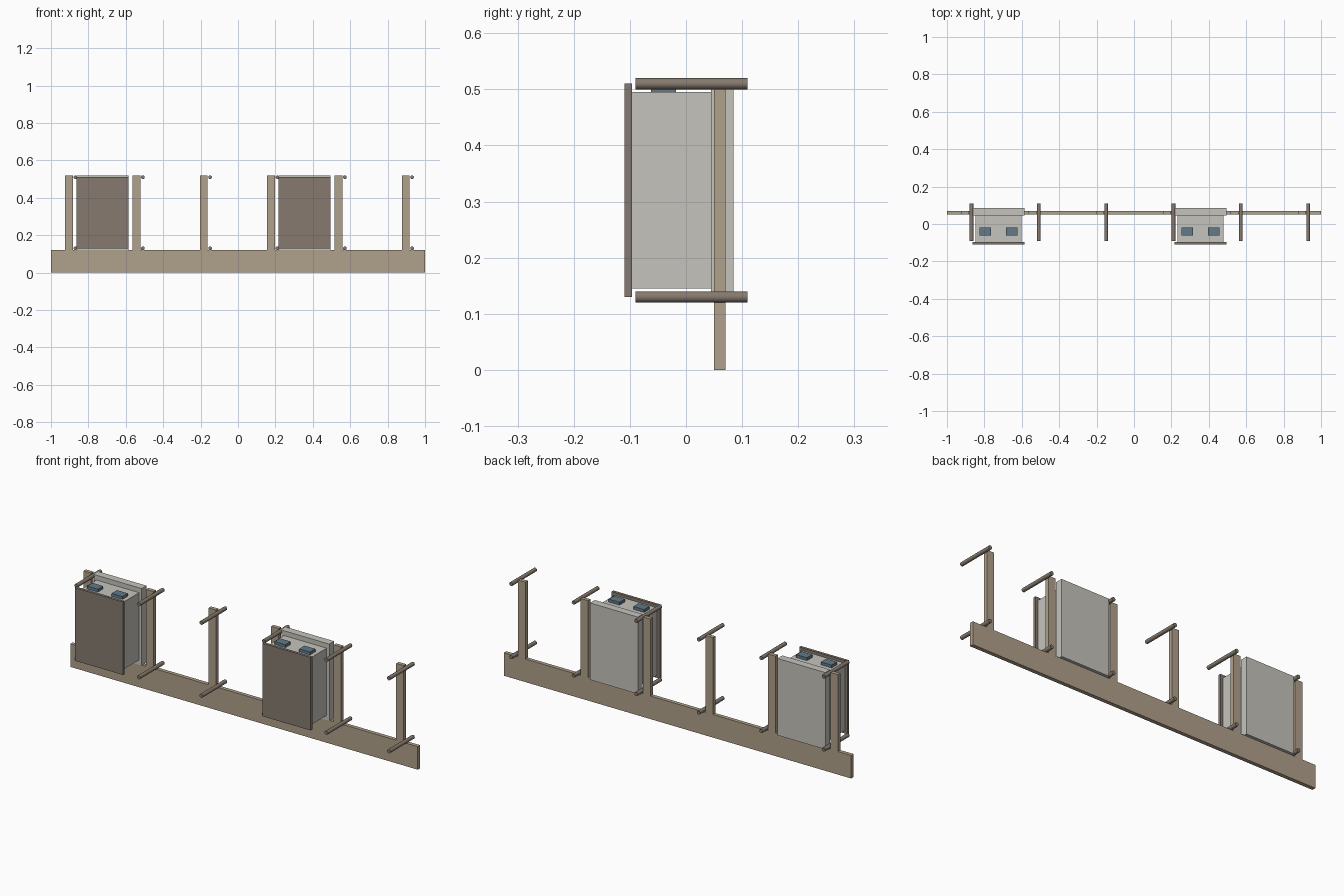
import bpy
import math

cube = bpy.data.objects.get("Cube")
if cube:
    bpy.data.objects.remove(cube, do_unlink=True)


def material(name, rgb):
    """Flat material from display colour values, stored as linear."""
    linear = [((c / 255 + 0.055) / 1.055) ** 2.4 for c in rgb] + [1.0]
    mat = bpy.data.materials.new(name)
    mat.use_nodes = True
    mat.diffuse_color = linear
    mat.node_tree.nodes["Principled BSDF"].inputs["Base Color"].default_value = linear
    return mat


wood = material("tan wood", (176, 161, 139))
dark = material("dark brown", (134, 122, 110))
grey = material("light grey", (198, 196, 188))
slate = material("slate blue", (98, 122, 135))


def box(name, x, y, z, mat):
    """Box spanning the given (low, high) ranges."""
    spans = (x, y, z)
    bpy.ops.mesh.primitive_cube_add(size=1, location=[(a + b) / 2 for a, b in spans])
    ob = bpy.context.object
    ob.name = name
    for v in ob.data.vertices:
        for i, (a, b) in enumerate(spans):
            v.co[i] *= b - a
    ob.data.materials.append(mat)
    return ob


def rod(name, x, z):
    bpy.ops.mesh.primitive_cylinder_add(
        vertices=16, radius=0.01, depth=0.2,
        location=(x, 0.01, z), rotation=(math.pi / 2, 0, 0))
    ob = bpy.context.object
    ob.name = name
    ob.data.materials.append(dark)
    bpy.ops.object.shade_smooth_by_angle(angle=math.radians(40))


# Long base board
box("base_board", (-1, 1), (0.05, 0.07), (0, 0.12), wood)

# Evenly spaced posts, each with an upper and a lower rod beside it
for i in range(6):
    x = -0.903 + 0.36 * i
    box(f"post_{i + 1}", (x - 0.021, x + 0.021), (0.05, 0.07), (0.12, 0.52), wood)
    rod(f"lower_rod_{i + 1}", x + 0.034, 0.13)
    rod(f"upper_rod_{i + 1}", x + 0.034, 0.51)

# Two cabinets hung between posts
for i, x in enumerate((-0.724, 0.356), 1):
    box(f"cabinet_body_{i}", (x - 0.123, x + 0.123), (-0.097, 0.046), (0.145, 0.495), grey)
    box(f"back_plate_{i}", (x - 0.138, x + 0.138), (0.045, 0.085), (0.12, 0.52), grey)
    box(f"front_panel_{i}", (x - 0.139, x + 0.139), (-0.11, -0.096), (0.13, 0.51), dark)
    for side, dx in (("right", -0.071), ("left", 0.071)):
        box(f"top_pad_{side}_{i}", (x + dx - 0.031, x + dx + 0.031),
            (-0.062, -0.018), (0.494, 0.51), slate)
